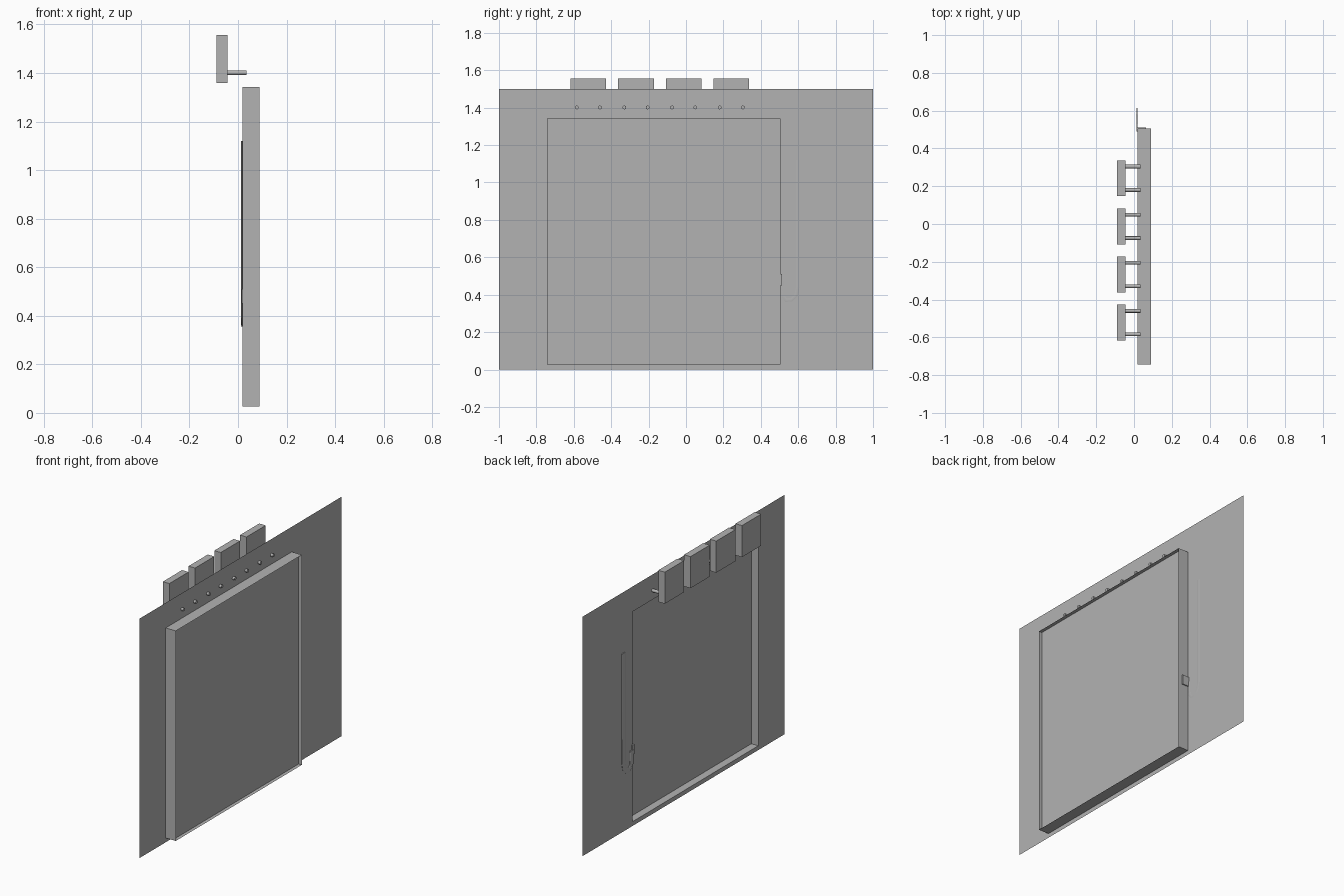
import bpy, bmesh
from mathutils import Vector

if "Cube" in bpy.data.objects:
    bpy.data.objects.remove(bpy.data.objects["Cube"])

GREY = (0.45, 0.45, 0.45, 1)
mat = bpy.data.materials.new("plain grey")
mat.use_nodes = True
mat.diffuse_color = GREY
mat.node_tree.nodes["Principled BSDF"].inputs["Base Color"].default_value = GREY

SHEET_X, FRONT_X, PANEL_X = 0.019, 0.089, 0.067
Y0, Y1, Z0, Z1 = -0.743, 0.505, 0.027, 1.343


def make(name, bm):
    mesh = bpy.data.meshes.new(name)
    bm.to_mesh(mesh)
    bm.free()
    mesh.materials.append(mat)
    ob = bpy.data.objects.new(name, mesh)
    bpy.context.collection.objects.link(ob)
    return ob


def box(name, lo, hi):
    lo, hi = Vector(lo), Vector(hi)
    bm = bmesh.new()
    bmesh.ops.create_cube(bm, size=1)
    for v in bm.verts:
        v.co = (lo + hi) / 2 + v.co * (hi - lo)
    return make(name, bm)


def ring(bm, x, y0, y1, z0, z1):
    return [bm.verts.new((x, y, z)) for y, z in ((y0, z0), (y1, z0), (y1, z1), (y0, z1))]


def bridge(bm, a, b):
    for i in range(4):
        j = (i + 1) % 4
        bm.faces.new((a[i], a[j], b[j], b[i]))


# Thin wall sheet with a rectangular opening
bm = bmesh.new()
bridge(bm, ring(bm, SHEET_X, -1, 1, 0, 1.5), ring(bm, SHEET_X, Y0, Y1, Z0, Z1))
make("wall_sheet", bm)

# Thin frame around the opening, holding a slightly recessed panel
bm = bmesh.new()
rings = [ring(bm, x, Y0, Y1, Z0, Z1) for x in (SHEET_X, PANEL_X, FRONT_X)]
bridge(bm, rings[0], rings[1])
bridge(bm, rings[1], rings[2])
make("frame", bm)
bm = bmesh.new()
bm.faces.new(ring(bm, PANEL_X, Y0, Y1, Z0, Z1))
make("panel", bm)

# Row of blocks, each held by two round pegs through the sheet
for n in range(4):
    y = -0.522 + n * 0.2547
    box(f"block_{n + 1}", (-0.089, y - 0.095, 1.358), (-0.044, y + 0.095, 1.556))
    for side in (-1, 1):
        bpy.ops.mesh.primitive_cylinder_add(
            vertices=16, radius=0.01, depth=0.079,
            location=(-0.0045, y + side * 0.062, 1.401), rotation=(0, 1.5708, 0))
        peg = bpy.context.object
        peg.name = f"peg_{n + 1}_{'rear' if side > 0 else 'front'}"
        peg.data.materials.append(mat)
        bpy.ops.object.shade_smooth_by_angle()

# Flattened hose hanging beside the frame and hooking into it
PATH = [(0.597, 1.12), (0.597, 0.44), (0.588, 0.395), (0.565, 0.372),
        (0.535, 0.37), (0.517, 0.395), (0.513, 0.48)]
curve = bpy.data.curves.new("hose", "CURVE")
curve.dimensions = "3D"
curve.bevel_depth = 0.018
curve.bevel_resolution = 3
curve.use_fill_caps = True
spline = curve.splines.new("POLY")
spline.points.add(len(PATH) - 1)
for p, (y, z) in zip(spline.points, PATH):
    p.co = (0, y, z, 1)
curve.materials.append(mat)
hose = bpy.data.objects.new("hose", curve)
hose.location.x = 0.016
hose.scale.x = 0.2
bpy.context.collection.objects.link(hose)

# Small fitting where the hose enters the frame
box("hose_fitting", (0.014, 0.49, 0.45), (0.064, 0.512, 0.51))
